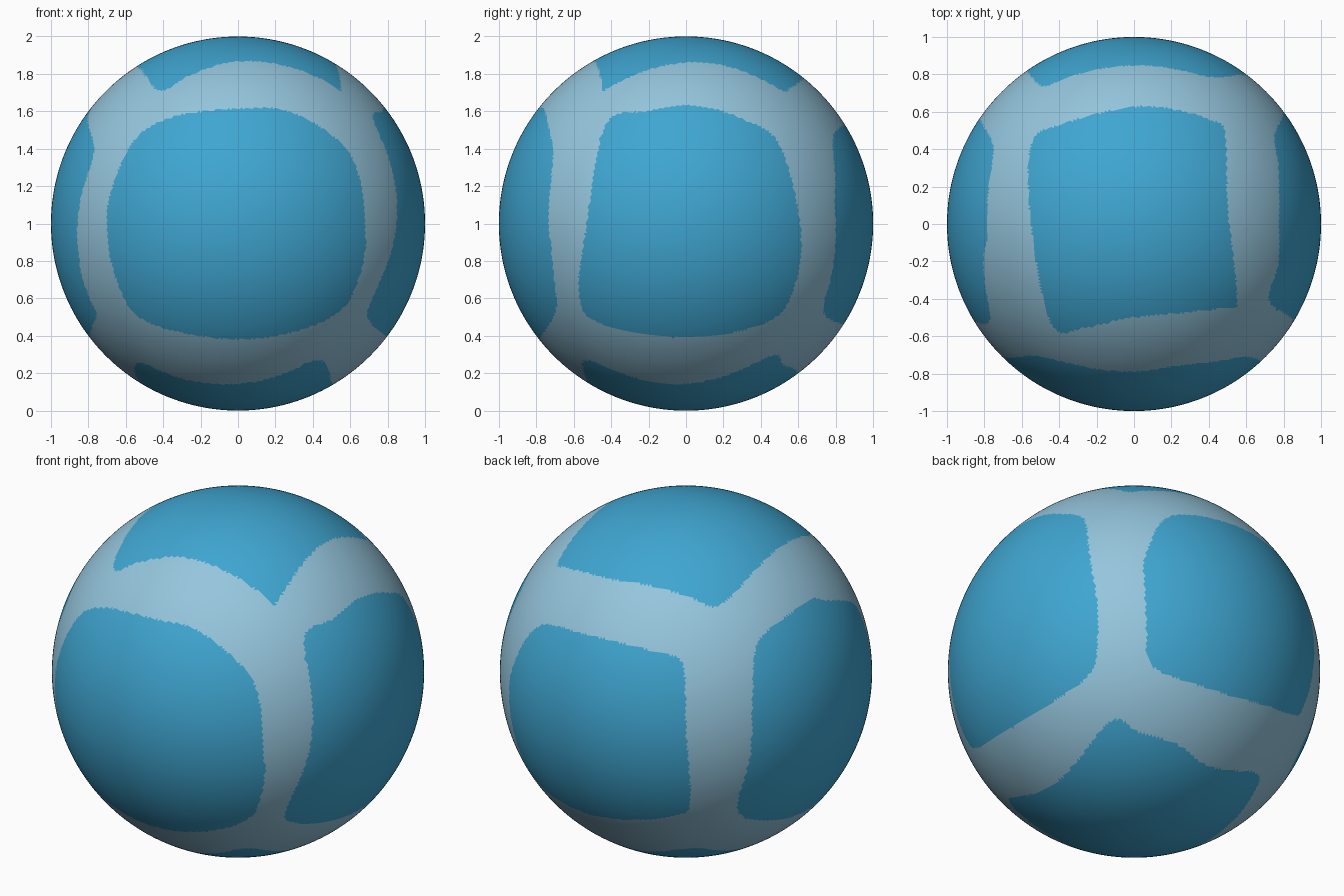
import bpy, bmesh
from mathutils import Vector

if "Cube" in bpy.data.objects:
    bpy.data.objects.remove(bpy.data.objects["Cube"])


def material(name, rgb):
    m = bpy.data.materials.new(name)
    m.diffuse_color = (*rgb, 1)
    m.use_nodes = True
    m.node_tree.nodes["Principled BSDF"].inputs["Base Color"].default_value = m.diffuse_color
    return m


def rounded(pts, steps=6):
    """Closed Catmull-Rom curve through a few outline points."""
    p = [Vector(q) for q in pts]
    n, out = len(p), []
    for i in range(n):
        a, b, c, d = p[i - 1], p[i], p[(i + 1) % n], p[(i + 2) % n]
        for k in range(steps):
            t = k / steps
            out.append(0.5 * (2 * b + (c - a) * t + (2 * a - 5 * b + 4 * c - d) * t * t
                              + (3 * b - a - 3 * c + d) * t ** 3))
    return out


def inside(x, y, poly):
    hit, q = False, poly[-1]
    for p in poly:
        if (p.y > y) != (q.y > y) and x < (q.x - p.x) * (y - p.y) / (q.y - p.y) + p.x:
            hit = not hit
        q = p
    return hit


# Patch outlines seen along each axis, relative to the ball centre
front = rounded([(-.35, .57), (-.55, .45), (-.67, .2), (-.7, 0), (-.65, -.3), (-.48, -.53),
                 (.05, -.62), (.5, -.5), (.65, -.28), (.68, 0), (.6, .37), (.3, .59), (0, .615)])
back = rounded([(-.51, .43), (-.35, .51), (0, .53), (.4, .47), (.57, .2), (.6, 0),
                (.56, -.3), (.5, -.46), (.33, -.52), (-.03, -.53), (-.45, -.44), (-.56, -.33),
                (-.58, 0)])
right = rounded([(-.43, .53), (-.2, .6), (.05, .63), (.3, .56), (.5, .42), (.61, 0),
                 (.59, -.3), (.45, -.52), (0, -.61), (-.44, -.54), (-.57, -.4), (-.53, 0)])
left = rounded([(-.5, .4), (-.15, .58), (0, .62), (.38, .54), (.53, .26), (.57, -.08),
                (.57, -.37), (.42, -.52), (0, -.61), (-.4, -.51), (-.46, -.38), (-.52, .08)])
top = rounded([(-.55, .42), (-.4, .53), (.05, .63), (.43, .55), (.49, .45), (.5, .1),
               (.55, -.4), (.48, -.45), (0, -.5), (-.25, -.55), (-.44, -.54), (-.55, 0)])
bottom = rounded([(.55, .43), (.4, .52), (.2, .59), (0, .57), (-.4, .556), (-.5, .33),
                  (-.52, 0), (-.54, -.39), (-.3, -.47), (.2, -.535), (.45, -.51), (.51, -.05)])
# axis -> (negative side, positive side), and the two axes of its outline
patches = {0: (left, right, 1, 2), 1: (front, back, 0, 2), 2: (bottom, top, 0, 1)}

# Smooth ball
bm = bmesh.new()
bmesh.ops.create_icosphere(bm, subdivisions=7, radius=1)
for f in bm.faces:
    f.smooth = True
    c = f.calc_center_median().normalized()
    for axis, (neg, pos, u, v) in patches.items():
        if abs(c[axis]) > .35 and inside(c[u], c[v], pos if c[axis] > 0 else neg):
            f.material_index = 1
bmesh.ops.translate(bm, verts=bm.verts, vec=(0, 0, 1))

mesh = bpy.data.meshes.new("ball")
bm.to_mesh(mesh)
bm.free()
mesh.materials.append(material("pale blue bands", (.30, .56, .72)))
mesh.materials.append(material("bright blue patches", (.05, .38, .64)))
bpy.context.collection.objects.link(bpy.data.objects.new("ball", mesh))
